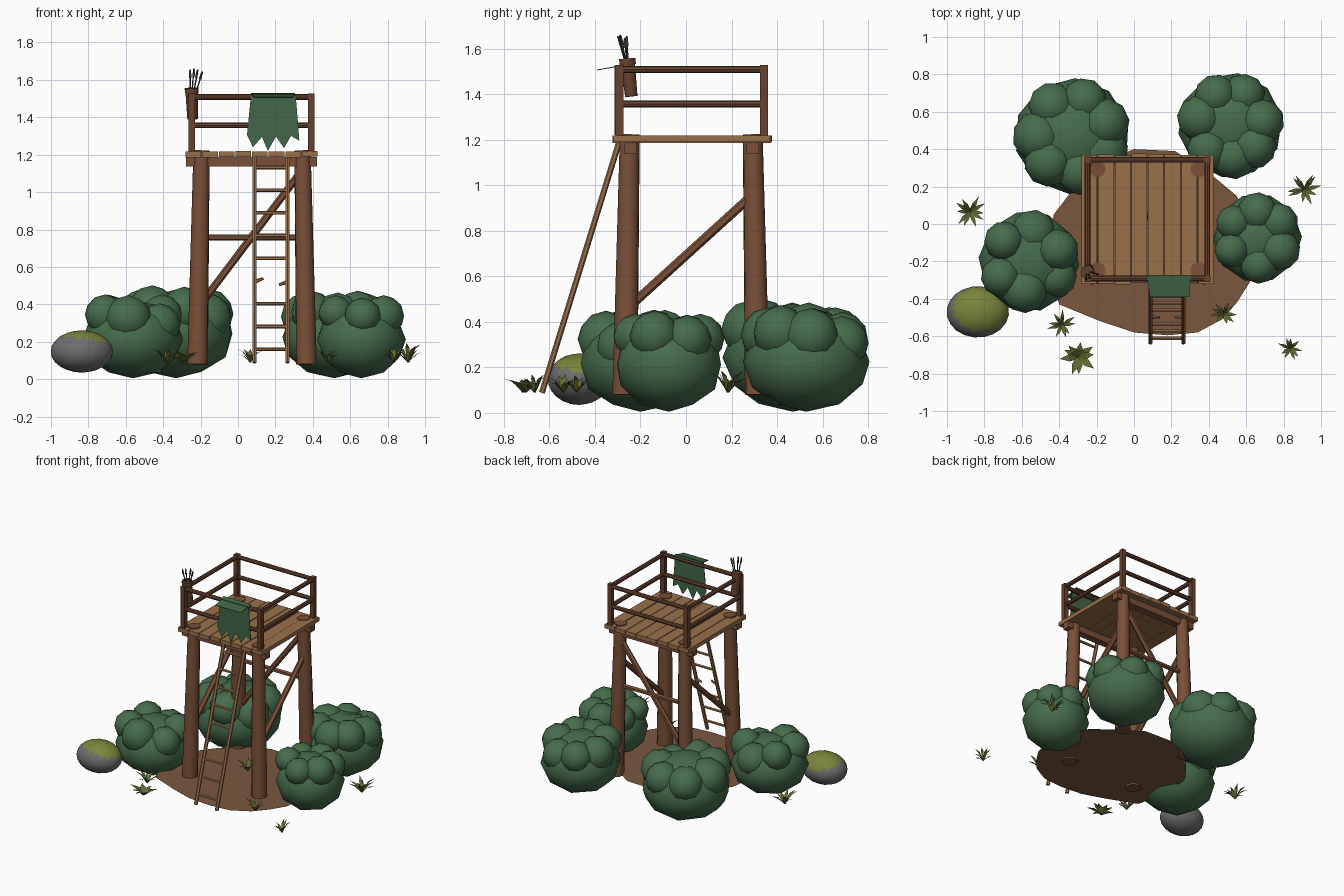
import bpy, bmesh, math, random
from mathutils import Vector, Matrix

if "Cube" in bpy.data.objects:
    bpy.data.objects.remove(bpy.data.objects["Cube"])

random.seed(4)


def mat(name, r, g, b):
    m = bpy.data.materials.new(name)
    lin = [((c / 255 + 0.055) / 1.055) ** 2.4 for c in (r, g, b)]
    m.diffuse_color = (*lin, 1)
    m.use_nodes = True
    m.node_tree.nodes["Principled BSDF"].inputs["Base Color"].default_value = m.diffuse_color
    return m


LEG = mat("brown_wood", 122, 80, 56)
DARK = mat("dark_wood", 102, 66, 46)
PLANK = mat("light_wood", 154, 113, 76)
SOIL = mat("soil", 122, 87, 63)
BUSH = mat("bush_green", 70, 108, 76)
CLOTH = mat("cloth_green", 66, 102, 72)
ROCK = mat("rock_grey", 110, 110, 112)
MOSS = mat("moss", 122, 132, 58)
GRASS = mat("grass", 98, 106, 50)
ARROW = mat("arrow_dark", 66, 62, 58)


def finish(name, bm, mats, smooth=None):
    me = bpy.data.meshes.new(name)
    bm.to_mesh(me)
    bm.free()
    ob = bpy.data.objects.new(name, me)
    bpy.context.collection.objects.link(ob)
    for m in mats:
        me.materials.append(m)
    if smooth:
        bpy.context.view_layer.objects.active = ob
        ob.select_set(True)
        bpy.ops.object.shade_smooth_by_angle(angle=math.radians(smooth))
        ob.select_set(False)
    return ob


def along(a, b):
    a, b = Vector(a), Vector(b)
    d = b - a
    rot = d.to_track_quat('Z', 'Y').to_matrix().to_4x4()
    return Matrix.Translation((a + b) / 2) @ rot, d.length


def rod(bm, a, b, r1, r2=None, n=8):
    m, l = along(a, b)
    bmesh.ops.create_cone(bm, cap_ends=True, segments=n, radius1=r1,
                          radius2=r1 if r2 is None else r2, depth=l, matrix=m)


def box(bm, c, s):
    bmesh.ops.create_cube(bm, size=1, matrix=Matrix.Translation(c) @ Matrix.Diagonal((*s, 1)))


def ball(bm, c, r, sub=2):
    turn = Matrix.Rotation(random.uniform(0, 6), 4, 'Z')
    bmesh.ops.create_icosphere(bm, subdivisions=sub, radius=1,
                               matrix=Matrix.Translation(c) @ Matrix.Diagonal((*r, 1)) @ turn)


# soil patch: irregular flat disc
bm = bmesh.new()
rim = [(.62, -.31), (.55, -.42), (.47, -.51), (.34, -.58), (.18, -.595), (0, -.58), (-.18, -.52),
       (-.40, -.43), (-.46, -.2), (-.43, .05), (-.33, .18), (-.2, .32), (.0, .4), (.22, .39),
       (.43, .25), (.55, .15), (.63, -.02), (.65, -.17)]
f = bm.faces.new([bm.verts.new((x, y, .092)) for x, y in rim])
f.normal_update()
if f.normal.z < 0:
    f.normal_flip()
finish("soil_patch", bm, [SOIL])

# four tapered legs leaning slightly inward
CX, CY = .075, .023
for sx, nx in ((-1, "left"), (1, "right")):
    for sy, ny in ((-1, "front"), (1, "back")):
        bm = bmesh.new()
        rod(bm, (CX + sx * .291, CY + sy * .291, .08), (CX + sx * .27, CY + sy * .27, 1.223), .056, .044, 10)
        finish(f"{ny}_{nx}_leg", bm, [LEG], 40)

# deck planks along y
bm = bmesh.new()
n, x0, x1 = 8, -.283, .428
w = (x1 - x0) / n
for i in range(n):
    dy = random.uniform(-.006, .006)
    box(bm, (x0 + w * (i + .5), .027 + dy, 1.2025 + random.uniform(-.002, .002)), (w - .005, .69, .03))
finish("deck_planks", bm, [PLANK])

# beams under the deck
bm = bmesh.new()
for y in (-.245, .293):
    box(bm, (.072, y, 1.163), (.70, .055, .05))
finish("deck_beams", bm, [LEG])

# braces: diagonals on both sides and the back, a crossbar at the back
bm = bmesh.new()
for x in (-.207, .357):
    rod(bm, (x, -.25, .465), (x, .29, .955), .02, n=6)
rod(bm, (-.2, .302, .40), (.345, .302, 1.12), .02, n=6)
rod(bm, (-.2, .302, .757), (.35, .302, .757), .017, n=6)
finish("braces", bm, [LEG])

# railing
X, Y = (-.248, .392), (-.292, .343)
bm = bmesh.new()
for x in X:
    for y in Y:
        box(bm, (x, y, 1.37), (.034, .034, .315))
finish("railing_posts", bm, [DARK])
bm = bmesh.new()
for z in (1.357, 1.508):
    for x in X:
        rod(bm, (x, Y[0], z), (x, Y[1], z), .0155)
    for y in Y:
        rod(bm, (X[0], y, z), (X[1], y, z), .0155)
finish("railing_bars", bm, [DARK], 40)

# ladder with one broken rung


def ladder_y(z):
    return -.295 - (1.185 - z) * .308


LX = (.088, .264)
bm = bmesh.new()
for x in LX:
    rod(bm, (x, ladder_y(.088), .088), (x, ladder_y(1.185), 1.185), .013, n=6)
for i in range(9):
    z = .16 + i * .1215
    y = ladder_y(z)
    if i == 3:
        rod(bm, (LX[0], y, z - .005), (LX[0] + .048, y, z + .015), .011, .007, 6)
        rod(bm, (LX[1], y, z - .005), (LX[1] - .045, y, z - .02), .011, .007, 6)
    else:
        rod(bm, (LX[0], y, z), (LX[1], y, z), .010, n=6)
finish("ladder", bm, [PLANK], 40)

# ragged cloth over the front rail
bm = bmesh.new()
edge = [(.07, 1.525), (.048, 1.305), (.08, 1.24), (.128, 1.295), (.16, 1.22), (.203, 1.298),
        (.246, 1.235), (.283, 1.3), (.328, 1.275), (.308, 1.525)]
bm.faces.new([bm.verts.new((x, -.312, z)) for x, z in edge])
bm.faces.new([bm.verts.new(p) for p in ((.085, -.39, 1.506), (.295, -.39, 1.506),
                                        (.305, -.272, 1.527), (.07, -.272, 1.527))])
ob = finish("cloth", bm, [CLOTH])
s = ob.modifiers.new("thickness", 'SOLIDIFY')
s.thickness, s.offset = .004, 0

# quiver and arrows at the front left corner
bm = bmesh.new()
rod(bm, (-.243, -.24, 1.39), (-.248, -.258, 1.55), .028, .034, 10)
rod(bm, (-.2475, -.256, 1.53), (-.248, -.258, 1.556), .037, .037, 10)
finish("quiver", bm, [DARK], 40)
bm = bmesh.new()
for x, y, z in ((-.256, -.30, 1.655), (-.236, -.29, 1.66), (-.215, -.26, 1.655), (-.19, -.27, 1.645)):
    a, b = Vector((-.246 + (x + .23) * .3, -.255, 1.5)), Vector((x, y, z))
    rod(bm, a, b, .004, n=5)
    rod(bm, a.lerp(b, .72), a.lerp(b, .97), .008, .006, 3)
finish("arrows", bm, [ARROW])

# bushes: faceted core with a ring of lobes (x, y, radius, top)
for name, x, y, R, top, k in (("back_left", -.33, .47, .32, .51, 7), ("back_right", .515, .528, .29, .475, 7),
                              ("right", .66, -.075, .245, .45, 6), ("left", -.562, -.2, .278, .455, 6)):
    bm = bmesh.new()
    hz = (top - .035) / 2
    ball(bm, (x, y, hz + .005), (R * .97, R * .97, hz))
    a0 = random.uniform(0, 6)
    for i in range(k):
        a = a0 + i * math.tau / k + random.uniform(-.15, .15)
        r = R * random.uniform(.38, .45)
        d = R * 1.0 - r
        ball(bm, (x + d * math.cos(a), y + d * math.sin(a), top - r - random.uniform(0, .05)), (r, r, r))
    finish(name + "_bush", bm, [BUSH], 60)

# mossy rock
bm = bmesh.new()
ball(bm, (-.835, -.47, .148), (.167, .137, .113), 3)
bm.normal_update()
for f in bm.faces:
    c = f.calc_center_median()
    f.material_index = int(c.z + .12 * (c.x + .835) + .15 * (c.y + .47) > .2)
finish("mossy_rock", bm, [ROCK, MOSS], 40)

# grass tufts: bent tapering blades (x, y, reach, height, blade width, count)
for i, (x, y, R, h, bw, k) in enumerate((
        (-.877, .067, .09, .09, .011, 10), (.91, .185, .09, .11, .011, 10), (.48, -.48, .07, .08, .010, 9),
        (.835, -.665, .07, .08, .009, 9), (-.385, -.54, .08, .08, .010, 9), (-.295, -.71, .10, .06, .019, 9),
        (.065, .02, .08, .07, .010, 9))):
    bm = bmesh.new()
    for j in range(k):
        a = j * math.tau / k + random.uniform(-.25, .25)
        out, side = Vector((math.cos(a), math.sin(a), 0)), Vector((-math.sin(a), math.cos(a), 0))
        r, t = R * random.uniform(.75, 1.05), h * random.uniform(.5, 1.05)
        base = Vector((x, y, .09))
        mid = base + out * r * .5 + Vector((0, 0, t * .75))
        v = [bm.verts.new(p) for p in (base - side * bw * .6, base + side * bw * .6, mid + side * bw,
                                       mid - side * bw, base + out * r + Vector((0, 0, t)))]
        bm.faces.new(v[:4])
        bm.faces.new((v[3], v[2], v[4]))
    finish(f"grass_tuft_{i + 1}", bm, [GRASS])
